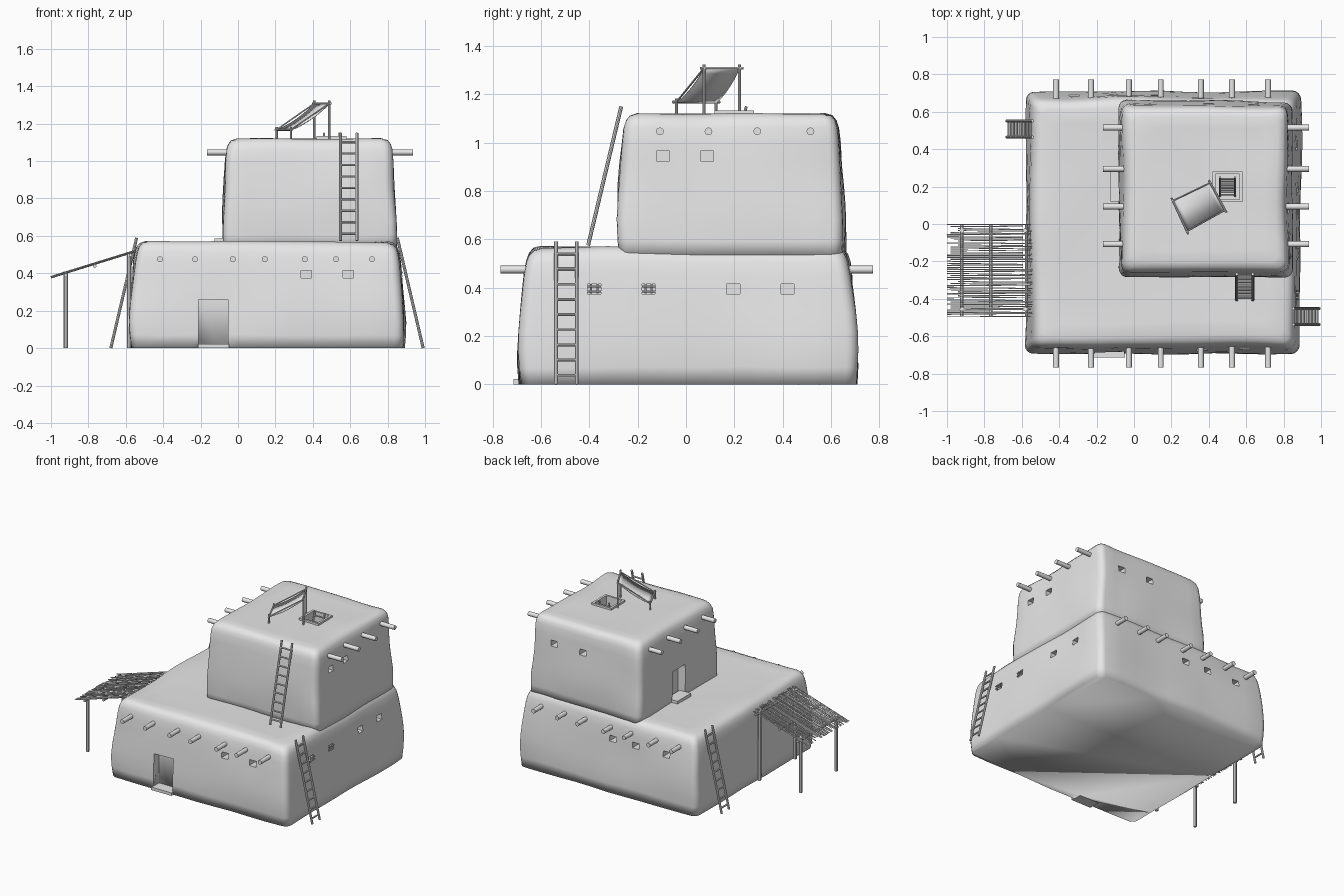
import bpy, bmesh, math, random
from mathutils import Vector, Matrix, noise

random.seed(4)
if "Cube" in bpy.data.objects:
    bpy.data.objects.remove(bpy.data.objects["Cube"])

clay = bpy.data.materials.new("pale_clay")
clay.use_nodes = True
clay.diffuse_color = (0.8, 0.8, 0.8, 1)
clay.node_tree.nodes["Principled BSDF"].inputs["Base Color"].default_value = (0.8, 0.8, 0.8, 1)


def finish(name, bm, smooth=True):
    mesh = bpy.data.meshes.new(name)
    bmesh.ops.recalc_face_normals(bm, faces=bm.faces)
    bm.to_mesh(mesh)
    bm.free()
    mesh.materials.append(clay)
    obj = bpy.data.objects.new(name, mesh)
    bpy.context.collection.objects.link(obj)
    if smooth:
        smooth_object(obj)
    return obj


def smooth_object(obj):
    bpy.ops.object.select_all(action='DESELECT')
    obj.select_set(True)
    bpy.context.view_layer.objects.active = obj
    bpy.ops.object.shade_smooth_by_angle(angle=math.radians(40))


def sticks(name, rods, sides=8):
    """Round poles, each given as start, end, radius."""
    bm = bmesh.new()
    for a, b, r in rods:
        a, b = Vector(a), Vector(b)
        turn = (b - a).to_track_quat('Z', 'Y').to_matrix().to_4x4()
        bmesh.ops.create_cone(bm, cap_ends=True, segments=sides, radius1=r, radius2=r,
                              depth=(b - a).length, matrix=Matrix.Translation((a + b) / 2) @ turn)
    return finish(name, bm)


def boxes(name, items):
    """Boxes, each given as centre and size."""
    bm = bmesh.new()
    for c, s in items:
        bmesh.ops.create_cube(bm, size=1, matrix=Matrix.Translation(c) @ Matrix.Diagonal((*s, 1)))
    return finish(name, bm, False)


def ladder(name, foot, top, across, half, rungs, r=0.008):
    foot, top, side = Vector(foot), Vector(top), Vector(across) * half
    rods = [(foot + s * side, top + s * side, r) for s in (-1, 1)]
    for i in range(rungs):
        p = foot.lerp(top, (i + 0.6) / (rungs + 0.4))
        rods.append((p - side * 1.1, p + side * 1.1, r * 0.75))
    sticks(name, rods)


def adobe_block(name, x0, x1, y0, y1, levels, cuts, wobble=0.014):
    """Rounded storey lofted through (height, inset) levels, with openings cut in."""
    bm = bmesh.new()
    rings = []
    for z, inset in levels:
        r = 0.045
        hx, hy = (x1 - x0) / 2 - inset, (y1 - y0) / 2 - inset
        corners = []
        for k, (sx, sy) in enumerate(((1, 1), (-1, 1), (-1, -1), (1, -1))):
            for j in range(5):
                t = math.pi / 2 * (k + j / 4)
                corners.append(Vector((sx * (hx - r) + r * math.cos(t),
                                       sy * (hy - r) + r * math.sin(t), 0)))
        points = []
        for i, p in enumerate(corners):
            points.append(p)
            if i % 5 == 4:
                q = corners[(i + 1) % len(corners)]
                points += [p.lerp(q, j / 10) for j in range(1, 10)]
        ring = []
        for p in points:
            p = p + Vector(((x0 + x1) / 2, (y0 + y1) / 2, z))
            n = noise.noise_vector(p * 3.1) * wobble
            n.z = n.z * 0.7 if z > levels[0][0] else 0
            ring.append(bm.verts.new(p + n))
        rings.append(ring)
    count = len(rings[0])
    for low, high in zip(rings, rings[1:]):
        for i in range(count):
            j = (i + 1) % count
            bm.faces.new((low[i], low[j], high[j], high[i]))
    bm.faces.new(rings[0][::-1])
    bm.faces.new(rings[-1])
    obj = finish(name, bm)
    cutter = boxes(name + "_cutter", cuts)
    cutter.hide_render = True
    mod = obj.modifiers.new("openings", 'BOOLEAN')
    mod.operation, mod.solver, mod.object = 'DIFFERENCE', 'EXACT', cutter
    bpy.context.view_layer.objects.active = obj
    bpy.ops.object.modifier_apply(modifier=mod.name)
    bpy.data.objects.remove(cutter)
    smooth_object(obj)
    # soft lower rim
    base = levels[0][0]
    for e in obj.data.edges:
        if all(obj.data.vertices[v].co.z < base + 0.002 for v in e.vertices):
            e.use_edge_sharp = False
    return obj


# Lower storey with front door and small windows
deep, wide, high = 0.16, 0.055, 0.042
lower_cuts = [((-0.132, -0.68, 0.13), (0.156, 0.1, 0.262))]
lower_cuts += [((x, -0.68, 0.395), (wide, deep, high)) for x in (0.365, 0.59)]
lower_cuts += [((x, 0.69, 0.395), (wide, deep, high)) for x in (0.12, -0.07, -0.32)]
lower_cuts += [((0.88, y, 0.395), (deep, wide, high)) for y in (-0.38, -0.155, 0.195, 0.42)]
adobe_block("lower_storey", -0.573, 0.883, -0.685, 0.702,
            [(0, 0), (0.07, -0.005), (0.14, -0.007), (0.22, -0.003), (0.3, 0.004), (0.38, 0.012),
             (0.46, 0.02), (0.51, 0.028), (0.54, 0.038), (0.56, 0.055), (0.57, 0.085), (0.565, 0.16)],
            lower_cuts)

# Upper storey with side door, windows and roof hatch
upper_cuts = [((-0.07, 0.2, 0.675), (0.1, 0.15, 0.23)), ((0.5, 0.2, 1.05), (0.13, 0.14, 0.5))]
upper_cuts += [((0.82, y, 0.945), (deep, wide, high)) for y in (-0.095, 0.087)]
upper_cuts += [((x, 0.64, 0.945), (wide, deep, high)) for x in (0.64, 0.4)]
adobe_block("upper_storey", -0.082, 0.843, -0.28, 0.655,
            [(0.53, 0), (0.6, -0.003), (0.68, -0.004), (0.76, 0.001), (0.84, 0.007), (0.92, 0.012),
             (1.0, 0.016), (1.06, 0.021), (1.09, 0.03), (1.11, 0.045), (1.12, 0.075), (1.118, 0.14)],
            upper_cuts)

# Door steps and hatch frame
boxes("door_steps", [((-0.132, -0.672, 0.011), (0.166, 0.085, 0.022)),
                     ((-0.08, 0.2, 0.57), (0.09, 0.16, 0.03))])
boxes("hatch_frame", [((0.5 + s * 0.073, 0.2, 1.122), (0.016, 0.164, 0.022)) for s in (-1, 1)]
      + [((0.5, 0.2 + s * 0.075, 1.122), (0.13, 0.014, 0.022)) for s in (-1, 1)])

# Roof beams running through both storeys
sticks("lower_roof_beams", [((x, -0.768, 0.475), (x, 0.773, 0.475), 0.016)
                            for x in (-0.417, -0.23, -0.028, 0.143, 0.357, 0.524, 0.717)], 12)
sticks("upper_roof_beams", [((-0.165, y, 1.047), (0.935, y, 1.047), 0.016)
                            for y in (-0.108, 0.093, 0.295, 0.515)], 12)

# Window bars
bars = []
for y in (-0.38, -0.155):
    bars += [((0.874, y + d, 0.375), (0.874, y + d, 0.415), 0.004) for d in (-0.013, 0.013)]
    bars += [((0.878, y - 0.028, z), (0.878, y + 0.028, z), 0.004) for z in (0.385, 0.405)]
sticks("window_bars", bars, 6)

# Ladders
ladder("front_ladder", (0.592, -0.405, 0.575), (0.592, -0.268, 1.15), (1, 0, 0), 0.043, 9)
ladder("left_ladder", (0.99, -0.495, 0), (0.852, -0.495, 0.59), (0, 1, 0), 0.043, 9)
ladder("right_ladder", (-0.68, 0.508, 0), (-0.542, 0.508, 0.59), (0, 1, 0), 0.043, 9)
ladder("hatch_ladder", (0.5, 0.15, 0.81), (0.5, 0.25, 1.15), (1, 0, 0), 0.04, 8, 0.006)

# Rooftop awning: sagging cloth on two rails and four posts
low = [Vector((0.2, 0.14, 1.168)), Vector((0.29, -0.055, 1.168))]
top = [Vector((0.4, 0.235, 1.308)), Vector((0.495, 0.06, 1.308))]
frame = []
for a, b in (low, top):
    frame.append((a, b, 0.006))
    for t in (0.08, 0.92):
        p = a.lerp(b, t)
        frame.append(((p.x, p.y, 1.1), (p.x, p.y, p.z + 0.015), 0.006))
for t in (0.08, 0.92):
    frame.append((low[0].lerp(low[1], t), top[0].lerp(top[1], t), 0.004))
sticks("awning_frame", frame)
bm = bmesh.new()
steps = 10
grid = [[bm.verts.new(low[0].lerp(low[1], 0.08 + 0.84 * v).lerp(top[0].lerp(top[1], 0.08 + 0.84 * v), u / steps)
                      - Vector((0, 0, 0.06 * u / steps * (1 - u / steps)))) for v in (0, 1)]
        for u in range(steps + 1)]
for p, q in zip(grid, grid[1:]):
    bm.faces.new((p[0], p[1], q[1], q[0]))
cloth = finish("awning_cloth", bm)
cloth.modifiers.new("thickness", 'SOLIDIFY').thickness = 0.005


# Side shelter: posts, cross beams and a roof of loose sticks
def slope(x):
    return 0.365 + (x + 1) * 0.31


shelter = []
for x in (-0.92, -0.582):
    shelter += [((x, y, 0), (x, y, slope(x) + 0.02), 0.012) for y in (-0.455, -0.035)]
for x in (-0.92, -0.765, -0.575):
    shelter.append(((x, -0.495, slope(x)), (x, 0.0, slope(x)), 0.009))
sticks("shelter_frame", shelter)
roof = []
for i in range(46):
    y = -0.493 + 0.49 * i / 45
    a = -1 + random.choice((0, 0, 0.02, 0.06))
    b = -0.545 - random.choice((0, 0, 0.01, 0.05))
    lift = 0.011 + random.uniform(0, 0.006)
    roof.append(((a, y, slope(a) + lift), (b, y + random.uniform(-0.006, 0.006), slope(b) + lift),
                 random.uniform(0.0025, 0.0042)))
sticks("shelter_roof_sticks", roof, 6)
